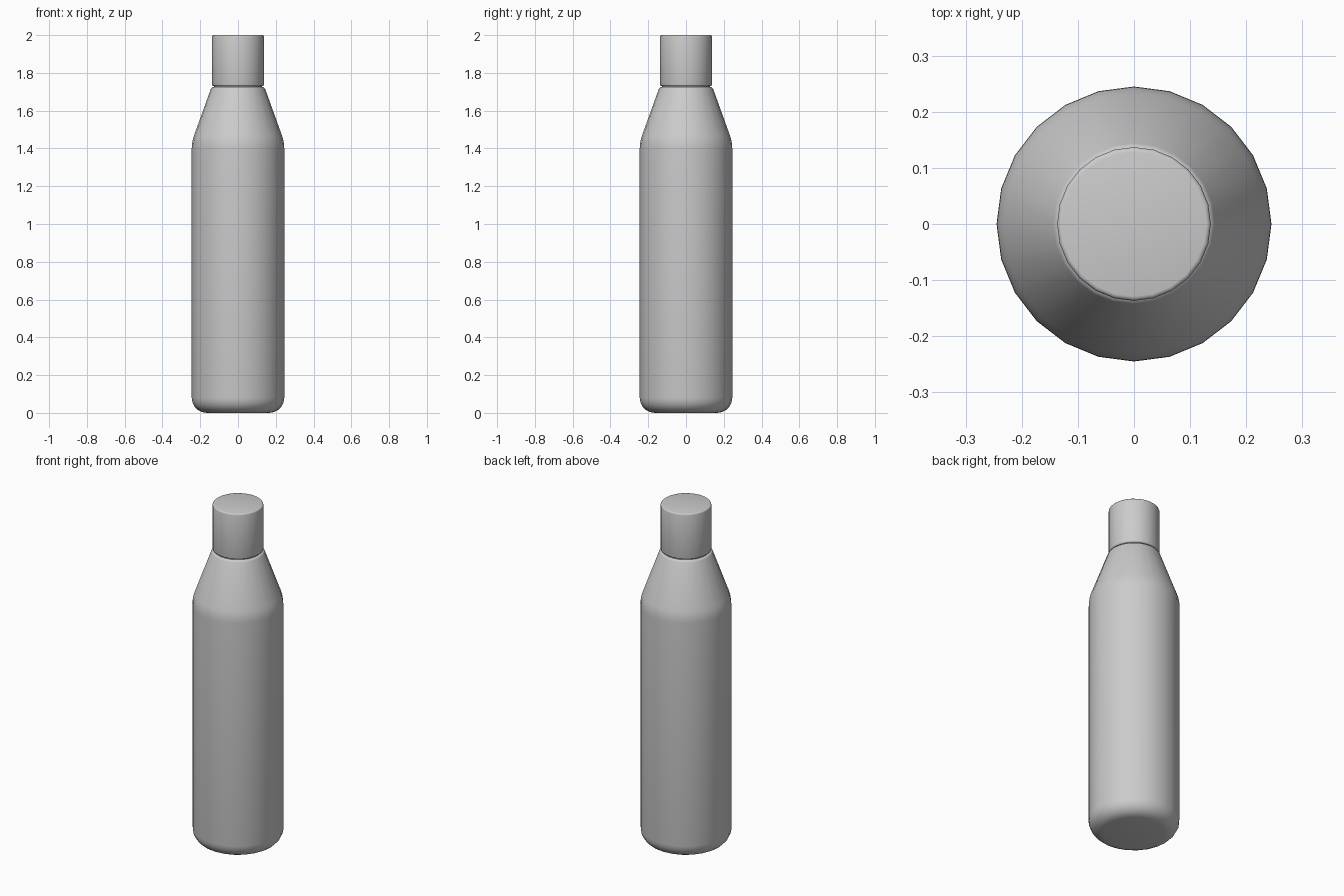
import bpy
import bmesh
import math

cube = bpy.data.objects.get("Cube")
if cube:
    bpy.data.objects.remove(cube, do_unlink=True)

SIDES = 24

grey = bpy.data.materials.new("light_grey")
grey.use_nodes = True
colour = (0.6, 0.6, 0.6, 1)
grey.diffuse_color = colour
grey.node_tree.nodes["Principled BSDF"].inputs["Base Color"].default_value = colour


def arc(cx, cz, radius, start, end, steps):
    """Profile points along a circular arc, angles in degrees."""
    angles = [math.radians(start + (end - start) * i / steps) for i in range(steps + 1)]
    return [(cx + radius * math.cos(a), cz + radius * math.sin(a)) for a in angles]


def lathe(name, profile):
    """Closed solid of revolution from (radius, height) points."""
    bm = bmesh.new()
    rings = []
    for r, z in profile:
        rings.append([bm.verts.new((r * math.cos(math.tau * i / SIDES),
                                    r * math.sin(math.tau * i / SIDES), z))
                      for i in range(SIDES)])
    for low, high in zip(rings, rings[1:]):
        for i in range(SIDES):
            j = (i + 1) % SIDES
            bm.faces.new((low[i], low[j], high[j], high[i]))
    bm.faces.new(reversed(rings[0]))
    bm.faces.new(rings[-1])
    mesh = bpy.data.meshes.new(name)
    bm.to_mesh(mesh)
    bm.free()
    mesh.materials.append(grey)
    obj = bpy.data.objects.new(name, mesh)
    bpy.context.collection.objects.link(obj)
    bpy.ops.object.select_all(action="DESELECT")
    obj.select_set(True)
    bpy.context.view_layer.objects.active = obj
    bpy.ops.object.shade_smooth_by_angle(angle=math.radians(40))
    return obj


# Body: rounded base, straight wall, soft shoulder, tapered neck
body = arc(0.165, 0.08, 0.08, -90, 0, 5)
body += arc(0.045, 1.40, 0.20, 0, 21, 4)
body += arc(0.129, 1.709, 0.016, 21, 90, 3)
lathe("bottle_body", body)

# Cap: plain cylinder with slightly eased rims and a narrow seam below
cap = [(0.128, 1.722), (0.128, 1.73)]
cap += arc(0.129, 1.738, 0.008, -60, 0, 2)
cap += arc(0.129, 1.992, 0.008, 0, 90, 3)
lathe("bottle_cap", cap)
